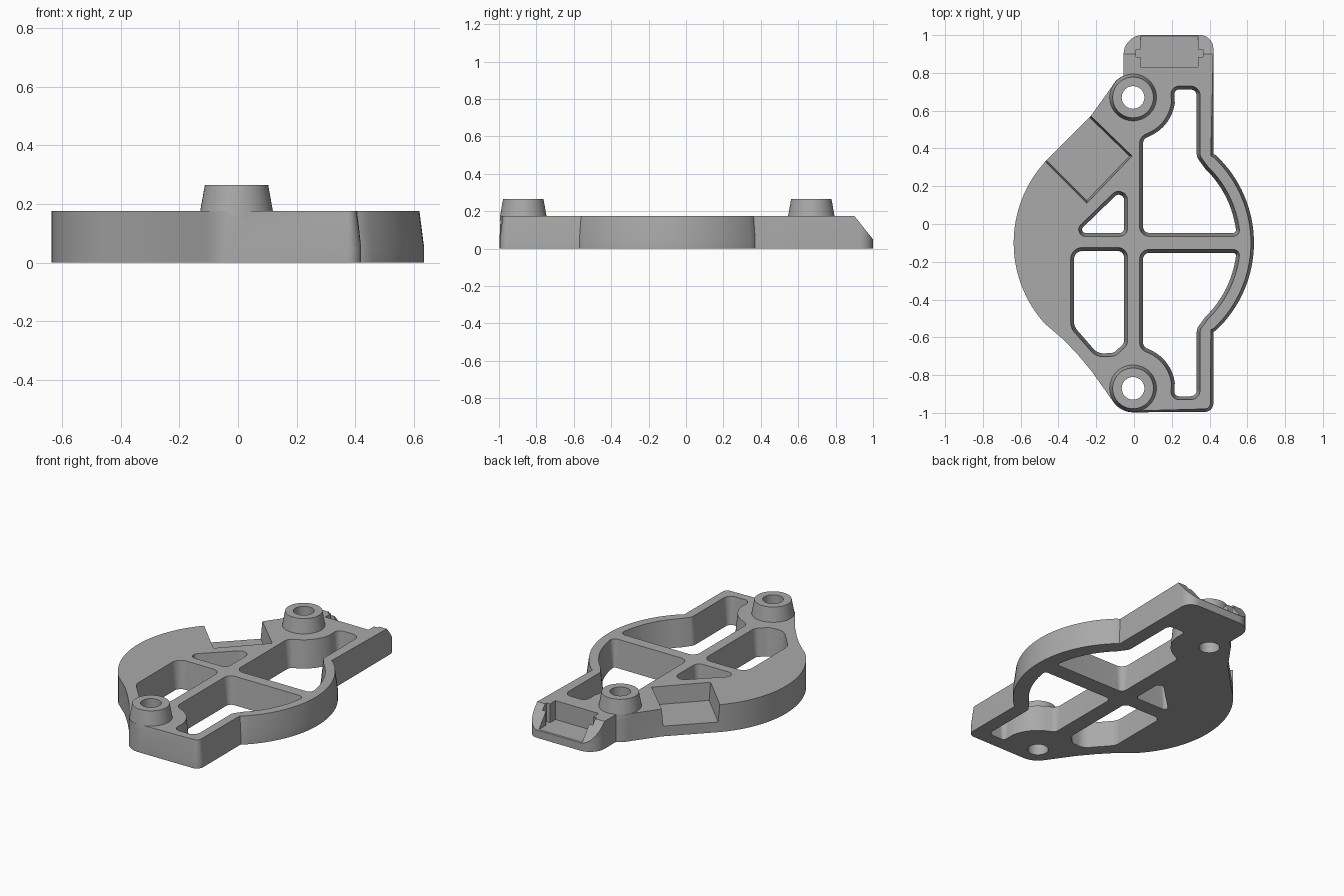
import bpy, bmesh, math
from mathutils import Vector

if "Cube" in bpy.data.objects:
    bpy.data.objects.remove(bpy.data.objects["Cube"])

TOP = 0.175
MID = -0.1            # mirror line of the frame
BOSSES = [(-0.005, 0.67), (-0.005, -0.87)]

grey = bpy.data.materials.new("mid_grey")
grey.use_nodes = True
grey.diffuse_color = (0.4, 0.4, 0.4, 1)
grey.node_tree.nodes["Principled BSDF"].inputs["Base Color"].default_value = (0.4, 0.4, 0.4, 1)


def arc(cx, cy, r, a0, a1, n):
    """Points along an arc, angles in degrees."""
    steps = [math.radians(a0 + (a1 - a0) * i / n) for i in range(n + 1)]
    return [(cx + r * math.cos(a), cy + r * math.sin(a), 0) for a in steps]


def rounded(corners, n=7):
    """Polygon from (x, y, fillet radius) corners."""
    out = []
    for i, (x, y, r) in enumerate(corners):
        p = Vector((x, y))
        if not r:
            out.append(p)
            continue
        e1 = Vector(corners[i - 1][:2]) - p
        e2 = Vector(corners[(i + 1) % len(corners)][:2]) - p
        half = e1.angle(e2) / 2
        t = min(r / math.tan(half), 0.48 * min(e1.length, e2.length))
        r = t * math.tan(half)
        d1, d2 = e1.normalized(), e2.normalized()
        c = p + (d1 + d2).normalized() * (r / math.sin(half))
        a, b = p + d1 * t - c, p + d2 * t - c
        out += [c + a.lerp(b, k / n).normalized() * r for k in range(n + 1)]
    return out


def inset(poly, dist, weight=lambda p: 1):
    """Move a counter-clockwise polygon inward."""
    out = []
    for i, p in enumerate(poly):
        d1 = (p - poly[i - 1]).normalized()
        d2 = (poly[(i + 1) % len(poly)] - p).normalized()
        n = Vector((-d1.y - d2.y, d1.x + d2.x)).normalized()
        out.append(p + n * dist * weight(p))
    return out


def loft(name, rings):
    """Closed solid through rings of 3D points."""
    bm = bmesh.new()
    loops = [[bm.verts.new(p) for p in ring] for ring in rings]
    for lo, hi in zip(loops, loops[1:]):
        for i in range(len(lo)):
            bm.faces.new((lo[i - 1], lo[i], hi[i], hi[i - 1]))
    bm.faces.new(loops[0][::-1])
    bm.faces.new(loops[-1])
    bmesh.ops.recalc_face_normals(bm, faces=bm.faces)
    me = bpy.data.meshes.new(name)
    bm.to_mesh(me)
    bm.free()
    me.materials.append(grey)
    ob = bpy.data.objects.new(name, me)
    bpy.context.collection.objects.link(ob)
    return ob


def at(poly, z):
    return [(p[0], p[1], z) for p in poly]


def circle(c, r, z, n=48):
    return at(arc(c[0], c[1], r, 0, 360 - 360 / n, n - 1), z)


def combine(target, other, operation):
    mod = target.modifiers.new(other.name, 'BOOLEAN')
    mod.operation, mod.object, mod.solver = operation, other, 'EXACT'
    other.hide_render = True
    helpers.append(other)


helpers = []

# Main plate: bulged on both sides, drafted on the right and front walls
outline = rounded(
    [(0.42, -0.995, 0.045)]
    + [(0.42, -0.57, 0)] + arc(0, MID, 0.635, -47, 47, 32) + [(0.42, 0.37, 0)]
    + [(0.42, 1.0, 0.07), (-0.055, 1.0, 0.1), (-0.055, 0.785, 0)]
    + arc(-0.005, 0.67, 0.125, 125, 150, 5) + [(-0.23, 0.57, 0)]
    + arc(0, MID, 0.637, 138, 222, 32)
    + [(-0.37, -0.615, 0), (-0.29, -0.7, 0), (-0.22, -0.785, 0), (-0.16, -0.87, 0)]
    + arc(-0.005, -0.87, 0.127, 215, 270, 10))


def draft(p):
    right = min(max((p.x - 0.3) / 0.1, 0), 1) if p.y < 0.85 else 0
    front = min(max((p.x + 0.05) / 0.1, 0), 1) if p.y < -0.94 else 0
    return max(right, front)


plate = loft("bracket_plate", [at(outline, 0), at(outline, 0.05),
                               at(inset(outline, 0.016, draft), TOP)])

# Raised bosses
for i, c in enumerate(BOSSES):
    boss = loft(f"boss_{i}", [circle(c, 0.126, 0.15), circle(c, 0.124, TOP),
                              circle(c, 0.108, 0.265)])
    combine(plate, boss, 'UNION')

# Windows between the ribs, slightly wider at the top
big = ([(0.03, -0.065, 0.05), (0.565, -0.065, 0.05)] + arc(0, MID, 0.562, 12, 46, 14)
       + [(0.35, 0.36, 0.04), (0.35, 0.73, 0.05), (0.195, 0.73, 0.06)]
       + arc(-0.005, 0.67, 0.205, -8, -62, 10) + [(0.03, 0.46, 0.06)])
mirrored = [(x, 2 * MID - y, r) for x, y, r in reversed(big)]
triangle = [(-0.345, -0.065, 0.035), (-0.035, -0.065, 0.04), (-0.035, 0.235, 0.045)]
side = [(-0.335, -0.125, 0.06), (-0.335, -0.55, 0.08), (-0.2, -0.705, 0.09),
        (-0.1, -0.7, 0.06), (-0.035, -0.64, 0.05), (-0.035, -0.125, 0.05)]
for name, shape in (("large_window", big), ("lower_window", mirrored),
                    ("small_window", triangle), ("side_window", side)):
    wide = rounded(shape)
    tight = inset(wide, 0.018)
    cutter = loft(name, [at(tight, -0.05), at(tight, 0.0), at(wide, TOP), at(wide, 0.3)])
    combine(plate, cutter, 'DIFFERENCE')

# Screw holes
for i, c in enumerate(BOSSES):
    combine(plate, loft(f"screw_hole_{i}", [circle(c, 0.06, -0.1), circle(c, 0.06, 0.4)]),
            'DIFFERENCE')

# Sloped back end of the tab
wedge = [(0.9, TOP), (1.004, 0.045), (1.1, 0.045), (1.1, 0.3), (0.9, 0.3)]
combine(plate, loft("tab_slope", [[(x, y, z) for y, z in wedge] for x in (-0.3, 0.6)]),
        'DIFFERENCE')

# Tab pocket with side notches, open to the back
pocket = [(0.035, 0.83), (0.34, 0.83), (0.34, 0.885), (0.365, 0.885), (0.365, 0.925),
          (0.34, 0.925), (0.34, 1.1), (0.035, 1.1), (0.035, 0.925), (0.01, 0.925),
          (0.01, 0.885), (0.035, 0.885)]
combine(plate, loft("tab_pocket", [at(pocket, 0.055), at(pocket, 0.4)]), 'DIFFERENCE')

# Side recess, open to the outer left wall, with drafted walls
recess = [Vector(p) for p in ((-0.56, 0.42), (-0.25, 0.11), (-0.01, 0.36), (-0.33, 0.67))]
floor = inset(recess, 0.014)
combine(plate, loft("side_recess", [at(floor, 0.065), at(recess, TOP), at(recess, 0.4)]),
        'DIFFERENCE')

# Bake the cuts and shade
bpy.ops.object.select_all(action='DESELECT')
plate.select_set(True)
bpy.context.view_layer.objects.active = plate
bpy.ops.object.convert(target='MESH')
for ob in helpers:
    bpy.data.objects.remove(ob)
plate.data.materials.clear()
plate.data.materials.append(grey)
bpy.ops.object.shade_smooth_by_angle(angle=math.radians(30))
